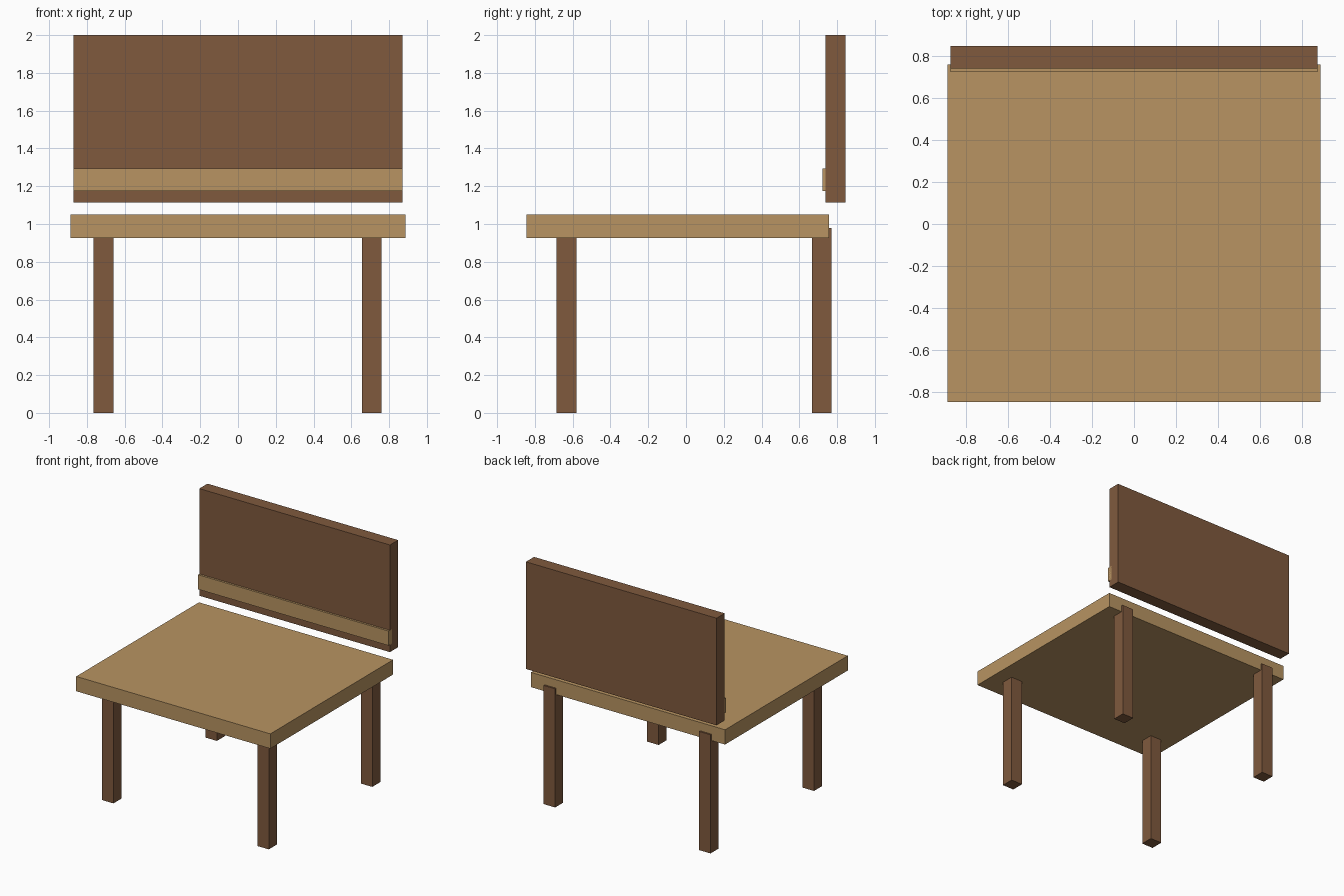
import bpy

if "Cube" in bpy.data.objects:
    bpy.data.objects.remove(bpy.data.objects["Cube"])


def material(name, rgb):
    m = bpy.data.materials.new(name)
    m.diffuse_color = (*rgb, 1.0)
    m.use_nodes = True
    m.node_tree.nodes["Principled BSDF"].inputs["Base Color"].default_value = m.diffuse_color
    return m


dark = material("dark_wood", (0.214, 0.102, 0.048))
light = material("light_wood", (0.479, 0.296, 0.122))


def box(name, x, y, z, mat):
    """Box spanning the given (min, max) ranges."""
    spans = (x, y, z)
    bpy.ops.mesh.primitive_cube_add(size=1, location=[(a + b) / 2 for a, b in spans])
    ob = bpy.context.object
    ob.name = ob.data.name = name
    ob.scale = [b - a for a, b in spans]
    bpy.ops.object.transform_apply(location=False, rotation=False, scale=True)
    ob.data.materials.append(mat)
    return ob


# Seat slab
box("seat", (-0.887, 0.887), (-0.845, 0.757), (0.927, 1.049), light)

# Backrest panel floating above the seat, with a pale rail on its front
box("backrest", (-0.871, 0.871), (0.739, 0.845), (1.115, 2.0), dark)
box("backrest_rail", (-0.871, 0.871), (0.722, 0.765), (1.175, 1.295), light)

# Four legs let into the seat; the rear pair stands proud of its back edge
for row, y in (("front", (-0.685, -0.58)), ("back", (0.666, 0.771))):
    for side, x in (("left", (-0.764, -0.659)), ("right", (0.656, 0.761))):
        box(f"{row}_leg_{side}", x, y, (0.0, 0.98), dark)
